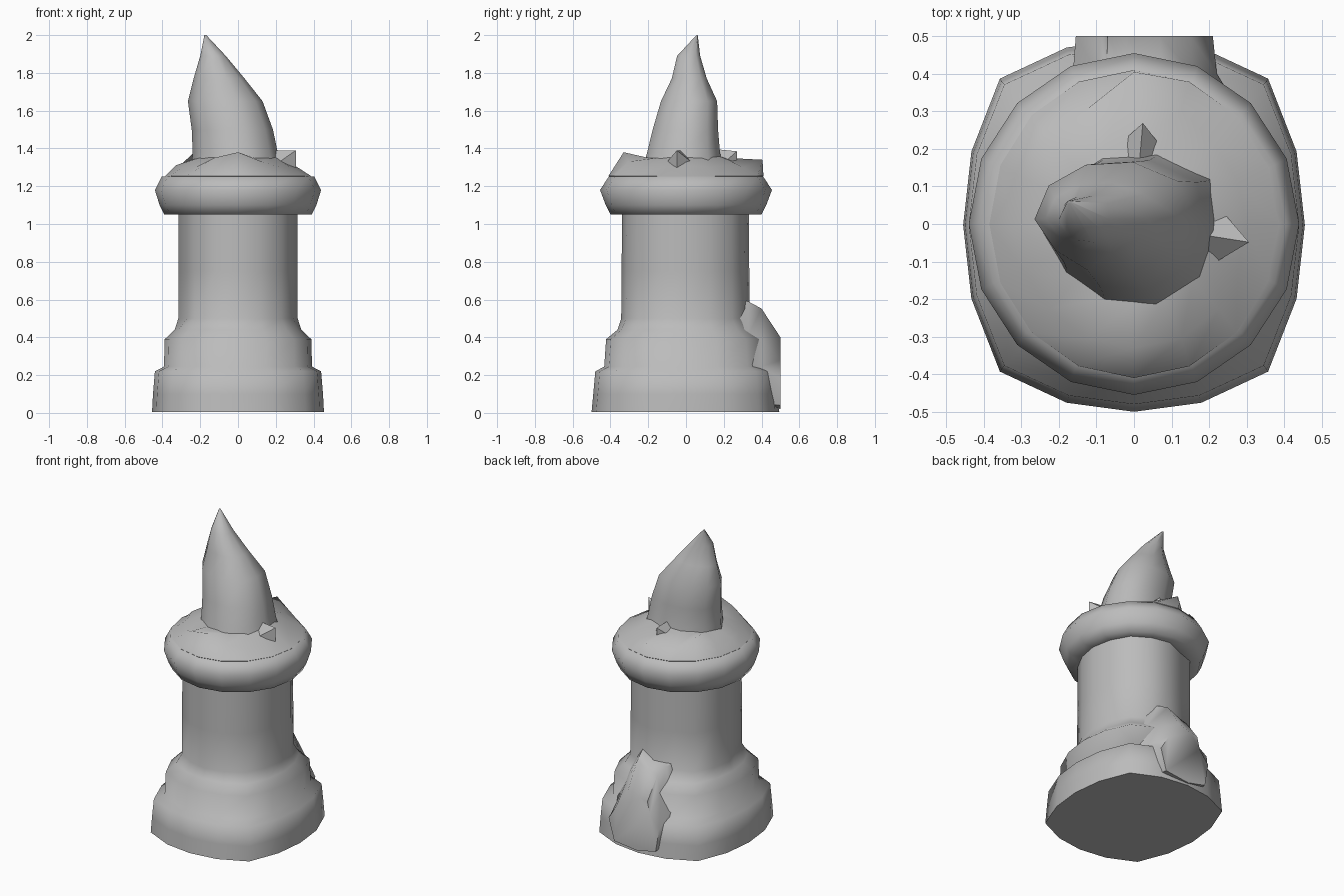
import bpy, bmesh
from math import sin, cos, pi, radians
from mathutils import Vector

if "Cube" in bpy.data.objects:
    bpy.data.objects.remove(bpy.data.objects["Cube"], do_unlink=True)

SIDES = 16
stone = bpy.data.materials.new("grey_stone")
stone.use_nodes = True
grey = (0.5, 0.5, 0.5, 1)
stone.diffuse_color = grey
stone.node_tree.nodes["Principled BSDF"].inputs["Base Color"].default_value = grey


def finish(name, bm, angle):
    bmesh.ops.recalc_face_normals(bm, faces=bm.faces)
    mesh = bpy.data.meshes.new(name)
    bm.to_mesh(mesh)
    bm.free()
    mesh.materials.append(stone)
    obj = bpy.data.objects.new(name, mesh)
    bpy.context.collection.objects.link(obj)
    bpy.ops.object.select_all(action="DESELECT")
    obj.select_set(True)
    bpy.context.view_layer.objects.active = obj
    bpy.ops.object.shade_smooth_by_angle(angle=radians(angle))


def loft(name, rings, angle):
    """Skin a list of point rings and cap both ends."""
    bm = bmesh.new()
    loops = [[bm.verts.new(p) for p in ring] for ring in rings]
    n = len(loops[0])
    for a, b in zip(loops, loops[1:]):
        for i in range(n):
            j = (i + 1) % n
            bm.faces.new((a[i], a[j], b[j], b[i]))
    bm.faces.new(loops[0])
    bm.faces.new(loops[-1])
    finish(name, bm, angle)


def ring(z, rx, ry, cx=0, cy=0, sides=SIDES, shape=lambda k: 1):
    return [Vector((cx + rx * shape(k) * cos(2 * pi * k / sides),
                    cy + ry * shape(k) * sin(2 * pi * k / sides), z))
            for k in range(sides)]


# Pillar: bulging plinth running up into a lightly grooved column
def bulge(k):
    return 1.11 if k % 4 == 2 else 1.03 if k % 2 else 1


def soft_bulge(k):
    return 1.08 if k % 4 == 2 else 1.02 if k % 2 else 1


def grooves(k):
    return .92 if k in (5, 9) else 1.03 if k % 4 == 2 else 1


pillar = [(.005, .455, .497, bulge), (.1, .45, .488, bulge), (.22, .44, .477, bulge),
          (.245, .392, .43, soft_bulge), (.39, .388, .42, soft_bulge),
          (.44, .335, .36, soft_bulge), (.5, .316, .34, grooves),
          (.75, .316, .338, grooves), (1.08, .316, .335, grooves)]
loft("pillar", [ring(z, rx, ry, cy=-.003, shape=shape)
                for z, rx, ry, shape in pillar], 80)

# Bowl
bowl = [(1.055, .3, .32), (1.05, .39, .40), (1.1, .415, .425), (1.18, .44, .455),
        (1.25, .405, .41), (1.26, .34, .34)]
loft("bowl", [ring(z, rx, ry) for z, rx, ry in bowl], 110)

# Ember bed: crest radius and height vary around the bowl
crest = [(.30, 1.31), (.30, 1.30), (.30, 1.31), (.33, 1.30),
         (.405, 1.34), (.33, 1.30), (.33, 1.38), (.33, 1.31),
         (.33, 1.31), (.32, 1.30), (.32, 1.30), (.33, 1.35),
         (.33, 1.38), (.33, 1.33), (.32, 1.30), (.30, 1.30)]
crest_ring = [Vector((r * cos(2 * pi * k / SIDES), r * sin(2 * pi * k / SIDES), z))
              for k, (r, z) in enumerate(crest)]
loft("ember_bed", [ring(1.23, .37, .38), ring(1.255, .385, .41), crest_ring,
                   ring(1.35, .22, .215), ring(1.37, .15, .15)], 70)

# Leaning flame, each ring given by its extents in x and y
flame = [(1.26, -.25, .24, -.25, .2), (1.38, -.24, .21, -.215, .18),
         (1.5, -.245, .185, -.185, .17), (1.65, -.265, .13, -.14, .165),
         (1.77, -.235, .035, -.08, .11), (1.89, -.2, -.065, -.05, .075),
         (2.0, -.178, -.168, .055, .062)]
lobes = {1: 1.14, 2: 1.05, 6: .9, 7: .93}
loft("flame", [ring(z, (x1 - x0) / 2, (y1 - y0) / 2, (x0 + x1) / 2, (y0 + y1) / 2,
                    10, lambda k: lobes.get(k, 1))
               for z, x0, x1, y0, y1 in flame], 60)


# Small flame tongues licking out of the main flame
def tongue(name, angle, r_in, r_out, width, z_in, z_tip):
    out = Vector((cos(radians(angle)), sin(radians(angle)), 0))
    side = Vector((-out.y, out.x, 0))
    up = Vector((0, 0, 1))
    low = up * 1.24
    bm = bmesh.new()
    points = [out * r_out + low, out * r_out + up * z_tip, out * r_in + up * z_in,
              out * r_in + side * width + low, out * r_in - side * width + low]
    bmesh.ops.convex_hull(bm, input=[bm.verts.new(p) for p in points])
    finish(name, bm, 50)


tongue("left_tongue", -9, .12, .31, .16, 1.39, 1.39)
tongue("back_tongue", 85, .12, .27, .14, 1.40, 1.385)

# Broken stump at the back with a flat cut end
cut = [(.07, .40), (-.02, .37), (-.07, .36), (-.09, .28), (-.155, .2),
       (-.13, .05), (0, .02), (.17, .04), (.21, .18), (.15, .28)]
stump = [(.25, 1.5, 1.55), (.33, 1.25, 1.5), (.40, 1.05, 1.4), (.5, 1, 1)]
loft("back_stump", [[Vector((x * sx, y, .02 + (z - .02) * sz)) for x, z in cut]
                    for y, sx, sz in stump], 62)
